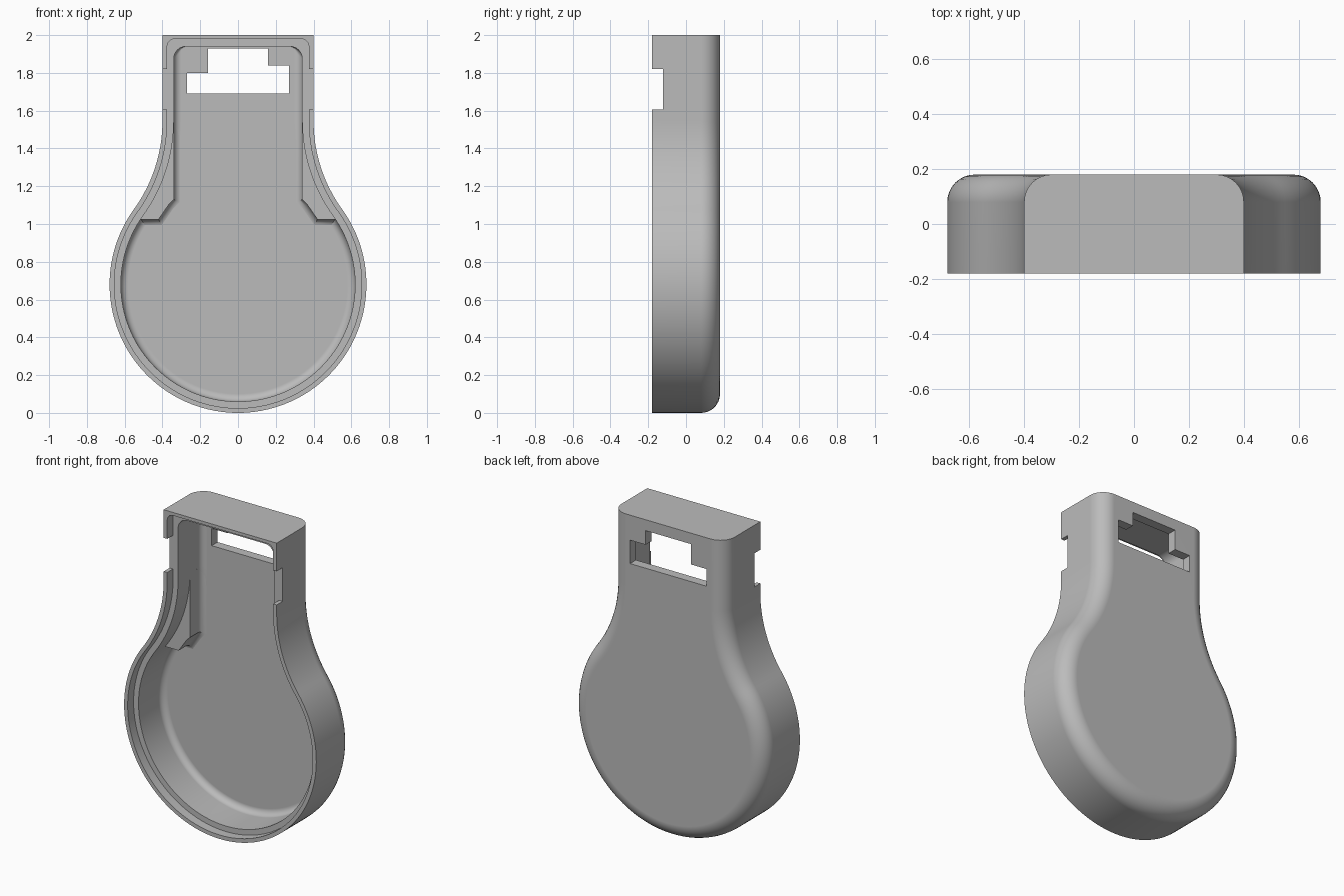
import bpy, bmesh
from math import sin, cos, pi, atan2, sqrt

cube = bpy.data.objects.get("Cube")
if cube:
    bpy.data.objects.remove(cube, do_unlink=True)

grey = bpy.data.materials.new("plain grey")
grey.use_nodes = True
grey.diffuse_color = (0.5, 0.5, 0.5, 1)
grey.node_tree.nodes["Principled BSDF"].inputs["Base Color"].default_value = (0.5, 0.5, 0.5, 1)

# Main dimensions: round body, flared shoulders, straight neck
BODY, NECK, FLARE = 0.68, 0.40, 0.80
FRONT, BACK = -0.18, 0.18
LEDGE, FLOOR = -0.12, 0.12
flare_x = NECK + FLARE
flare_z = BODY + sqrt((BODY + FLARE) ** 2 - flare_x ** 2)
tangent = atan2(flare_z - BODY, flare_x)


def outline(inset, top, corner):
    """Closed bulb outline in x, z, moved inwards by inset."""
    half = []
    r = BODY - inset
    for i in range(49):
        a = -pi / 2 + (tangent + pi / 2) * i / 48
        half.append((r * cos(a), BODY + r * sin(a)))
    r = FLARE + inset
    for i in range(1, 21):
        a = pi + tangent * (1 - i / 20)
        half.append((flare_x + r * cos(a), flare_z + r * sin(a)))
    w = NECK - inset
    for i in range(9):
        a = pi / 2 * i / 8
        half.append((w - corner + corner * cos(a), top - corner + corner * sin(a)))
    return half + [(-x, z) for x, z in reversed(half[1:])]


def loft(name, layers, loop=False):
    """Join (y, points) layers into a solid with flat ends."""
    bm = bmesh.new()
    rings = [[bm.verts.new((x, y, z)) for x, z in pts] for y, pts in layers]
    for a, b in zip(rings, rings[1:]):
        for i in range(len(a)):
            j = (i + 1) % len(a)
            bm.faces.new((a[i], a[j], b[j], b[i]))
    bm.faces.new(rings[0])
    bm.faces.new(rings[-1])
    bmesh.ops.remove_doubles(bm, verts=bm.verts, dist=1e-5)
    bmesh.ops.recalc_face_normals(bm, faces=bm.faces)
    mesh = bpy.data.meshes.new(name)
    bm.to_mesh(mesh)
    bm.free()
    obj = bpy.data.objects.new(name, mesh)
    bpy.context.collection.objects.link(obj)
    mesh.materials.append(grey)
    return obj


def rounded(radius, end_y, steps=8):
    """(extra inset, y) pairs of a quarter round ending at end_y."""
    for i in range(steps + 1):
        a = pi / 2 * i / steps
        yield radius * (1 - cos(a)), end_y - radius * (1 - sin(a))


def finish(obj):
    bpy.ops.object.select_all(action="DESELECT")
    obj.select_set(True)
    bpy.context.view_layer.objects.active = obj
    for mod in list(obj.modifiers):
        bpy.ops.object.modifier_apply(modifier=mod.name)
    bpy.ops.object.shade_smooth_by_angle(angle=0.5)
    weighted = obj.modifiers.new("even shading", "WEIGHTED_NORMAL")
    weighted.keep_sharp = True


# Casing: outside wall with rounded back, flat top end
casing = loft("casing", [(FRONT, outline(0, 2, 0))] +
              [(y, outline(d, 2, 0)) for d, y in rounded(0.1, BACK)])

# Recess for the lid, down to the ledge
lid_recess = loft("lid_recess_cutter", [(y, outline(0.025, 1.98, 0.04))
                                        for y in (FRONT - 0.05, LEDGE)])

# Inner cavity with rounded floor edge
cavity = loft("cavity_cutter", [(FRONT - 0.04, outline(0.06, 1.94, 0.065))] +
              [(y, outline(0.06 + d, 1.94, 0.065 - d)) for d, y in rounded(0.04, FLOOR)])

# Stepped window through the back of the neck
window_shape = [(-0.27, 1.69), (0.27, 1.69), (0.27, 1.84), (0.16, 1.84),
                (0.16, 1.93), (-0.16, 1.93), (-0.16, 1.80), (-0.27, 1.80)]
window = loft("window_cutter", [(y, window_shape) for y in (0.05, 0.25)])

# Notches in the lip on both sides of the neck
notch_shape = [(-0.5, 1.605), (0.5, 1.605), (0.5, 1.82), (-0.5, 1.82)]
notch = loft("notch_cutter", [(y, notch_shape) for y in (-0.25, LEDGE - 0.001)])

for cutter in (lid_recess, cavity, window, notch):
    mod = casing.modifiers.new(cutter.name, "BOOLEAN")
    mod.object = cutter
    mod.operation = "DIFFERENCE"
    mod.solver = "EXACT"
    cutter.hide_render = True
    cutter.hide_viewport = False
finish(casing)
for cutter in (lid_recess, cavity, window, notch):
    bpy.data.objects.remove(cutter, do_unlink=True)


# Shoulder ribs: fill between the straight neck line and the flared wall
def rib_shape(side, flare):
    pts = [(0.34 - flare, 1.54), (0.34 - flare, 1.13 - flare * 0.4),
           (0.365 - flare * 0.8, 1.105 - flare * 0.6),
           (0.42 - flare * 0.5, 1.025 - flare), (0.50, 1.025 - flare)]
    for i in range(13):
        z = 1.025 + 0.515 * i / 12
        pts.append((flare_x - sqrt((FLARE + 0.03) ** 2 - (z - flare_z) ** 2), z))
    return [(side * x, z) for x, z in pts]


for side, label in ((1, "left"), (-1, "right")):
    rib = loft(label + "_shoulder_rib", [(0.0, rib_shape(side, 0))] +
               [(y, rib_shape(side, d)) for d, y in rounded(0.04, FLOOR + 0.001)])
    finish(rib)
